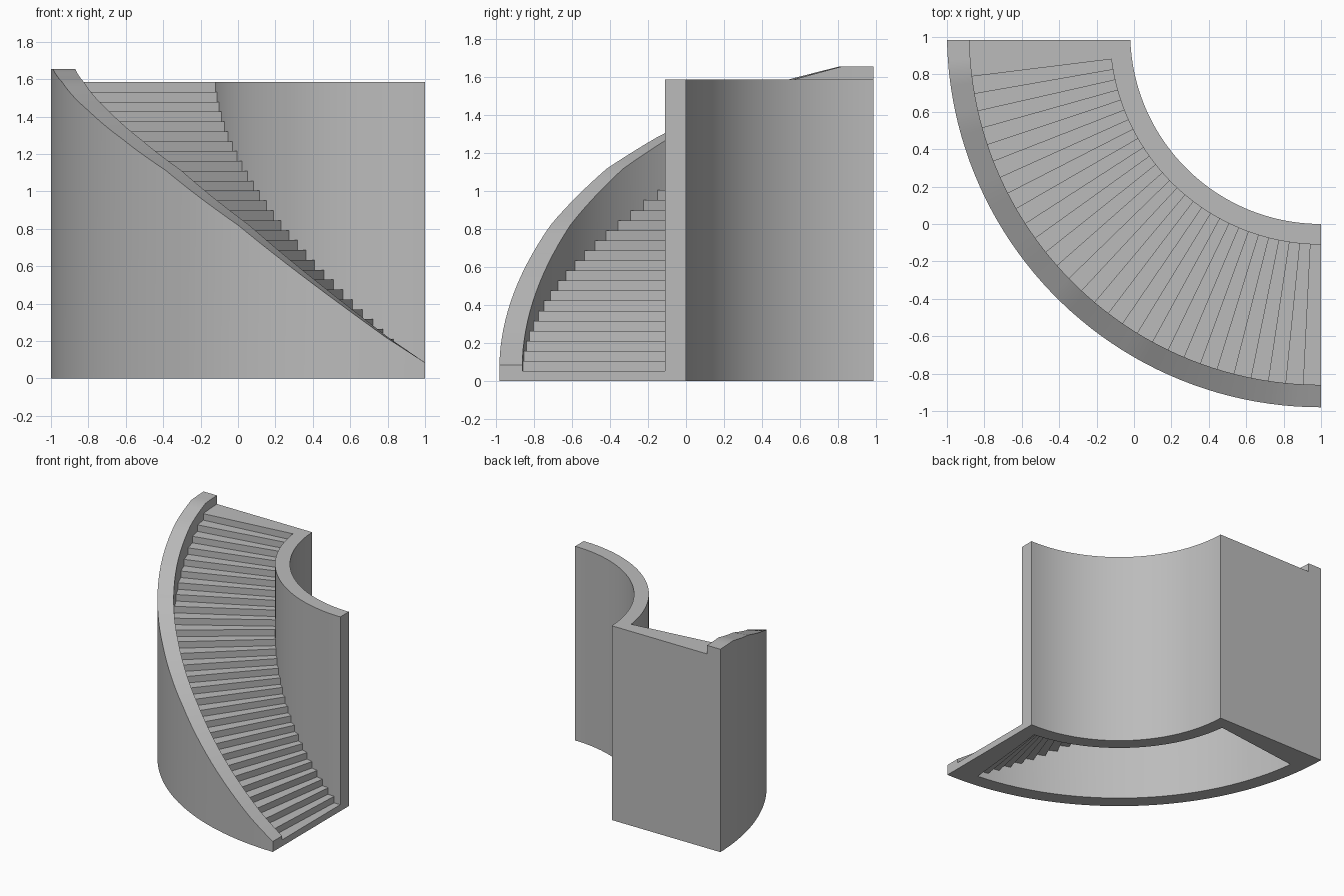
import bpy, bmesh, math

if "Cube" in bpy.data.objects:
    bpy.data.objects.remove(bpy.data.objects["Cube"])

CX, CY, Y_END = 1.0, 1.02, 0.985     # centre of the curve, flat back plane
R_IN, R_WELL, R_STAIR, R_OUT = 1.02, 1.13, 1.88, 2.0
STEPS, TURN, TOP = 30, 2.86, 1.585
RISE = TOP / STEPS

stone = bpy.data.materials.new("grey_stone")
stone.use_nodes = True
stone.diffuse_color = (0.5, 0.5, 0.5, 1)
stone.node_tree.nodes["Principled BSDF"].inputs["Base Color"].default_value = (0.5, 0.5, 0.5, 1)


def place(deg, r, z):
    """Point on the quarter turn; 0 degrees is the foot of the stair."""
    a = math.radians(deg)
    y = CY - r * math.cos(a)
    return (CX - r * math.sin(a), min(y, Y_END), z)


def finish(bm, name, smooth):
    bmesh.ops.recalc_face_normals(bm, faces=bm.faces)
    mesh = bpy.data.meshes.new(name)
    bm.to_mesh(mesh)
    bm.free()
    mesh.materials.append(stone)
    ob = bpy.data.objects.new(name, mesh)
    bpy.context.collection.objects.link(ob)
    if smooth:
        bpy.ops.object.select_all(action="DESELECT")
        ob.select_set(True)
        bpy.context.view_layer.objects.active = ob
        bpy.ops.object.shade_smooth_by_angle(angle=math.radians(30))
    return ob


def curved_wall(name, r0, r1, height, segments=45):
    """Rectangular section swept round the quarter turn."""
    bm = bmesh.new()
    rings = []
    for i in range(segments + 1):
        deg = 90 * i / segments
        h = height(deg)
        rings.append([bm.verts.new(place(deg, r, z))
                      for r, z in ((r0, 0), (r1, 0), (r1, h), (r0, h))])
    for a, b in zip(rings, rings[1:]):
        for k in range(4):
            j = (k + 1) % 4
            bm.faces.new((a[k], a[j], b[j], b[k]))
    bm.faces.new(rings[0])
    bm.faces.new(rings[-1])
    return finish(bm, name, True)


# Rising parapet line: (degrees, height)
RAIL = [(0, 0.085), (6, 0.22), (30, 0.82), (44, 1.115), (54, 1.28),
        (64, 1.43), (76, 1.585), (84, 1.655), (90, 1.655)]


def rail_height(deg):
    for (a, za), (b, zb) in zip(RAIL, RAIL[1:]):
        if deg <= b:
            return za + (zb - za) * (deg - a) / (b - a)
    return RAIL[-1][1]


curved_wall("inner_wall", R_IN, R_WELL, lambda deg: TOP)
curved_wall("outer_wall", R_STAIR, R_OUT, rail_height)

# Stepped slab, hollow beneath, with the landing carried down as the back wall
last = (STEPS - 1) * TURN
outline = [(0, 0)]
for i in range(STEPS):
    outline.append((i * TURN, (i + 1) * RISE))
    outline.append(((i + 1) * TURN if i < STEPS - 1 else 90, (i + 1) * RISE))
outline += [(90, 0), (last, 0)]
for i in range(STEPS - 2, 1, -1):
    outline.append(((i + 1) * TURN, (i - 1) * RISE))
    outline.append((i * TURN, (i - 1) * RISE))
outline.append((2 * TURN, 0))

bm = bmesh.new()
LAP = 0.005
near = [bm.verts.new(place(d, R_WELL - LAP, z)) for d, z in outline]
far = [bm.verts.new(place(d, R_STAIR + LAP, z)) for d, z in outline]
for k in range(len(outline)):
    j = (k + 1) % len(outline)
    bm.faces.new((near[k], near[j], far[j], far[k]))
finish(bm, "stair_steps", False)
